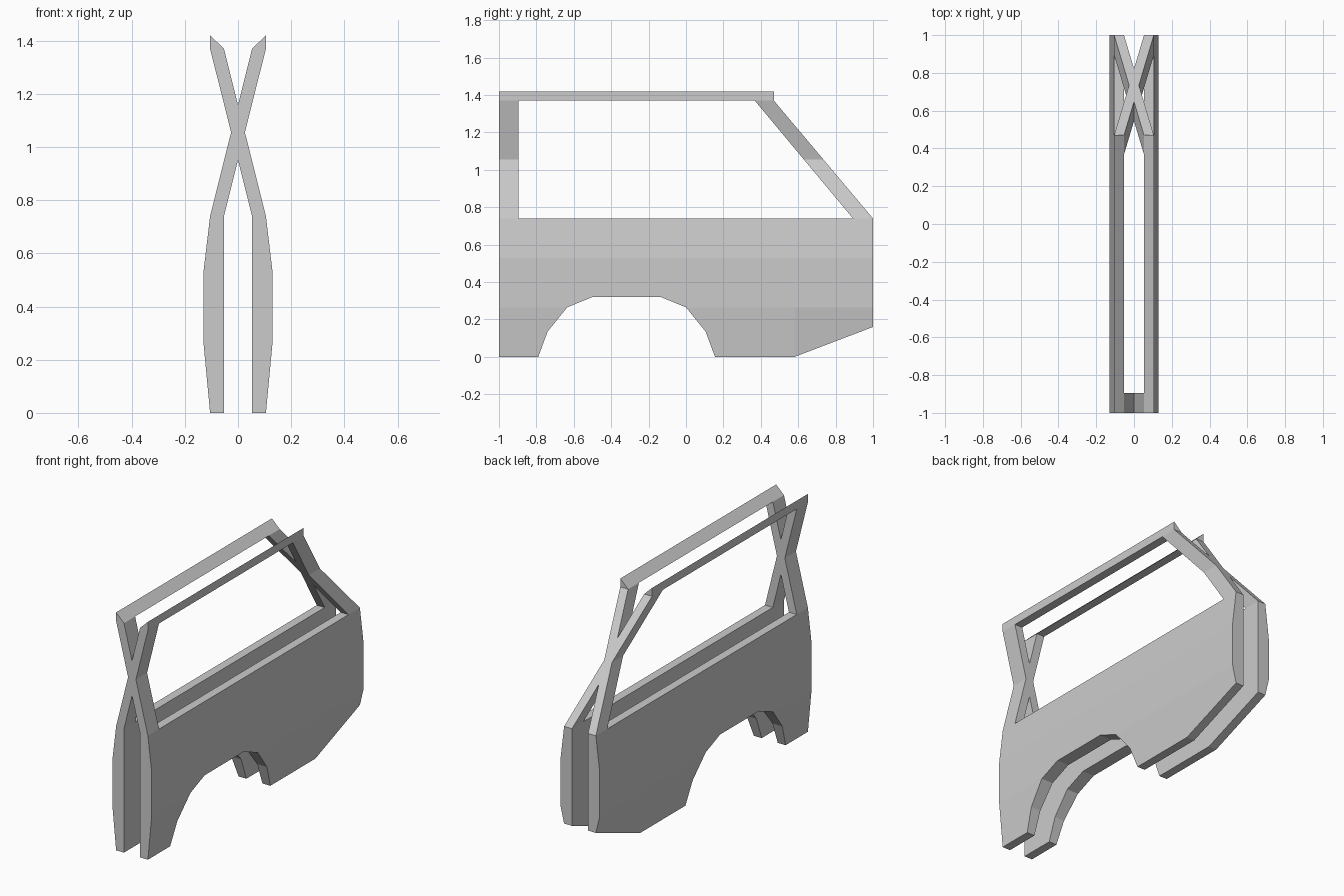
import bpy, bmesh

if "Cube" in bpy.data.objects:
    bpy.data.objects.remove(bpy.data.objects["Cube"])

# Cross-section of one door: (height, outer x, inner x); the window frame leans over the centre
SECTION = [(0, .105, .053), (.265, .13, .053), (.53, .13, .053), (.74, .105, .053),
           (1.37, -.053, -.105), (1.42, -.105, -.105)]

# Side-view patches as (y, z) outlines
PATCHES = [
    # lower skin ahead of the wheel arch
    [(-1, 0), (-.79, 0), (-.74, .135), (-.635, .265), (-1, .265)],
    # lower skin behind the wheel arch
    [(0, .265), (.105, .135), (.155, 0), (.58, 0), (.58, .265)],
    # raised rear corner
    [(.58, 0), (1, .16), (1, .265), (.58, .265)],
    # middle skin with the top of the arch
    [(-1, .265), (-.635, .265), (-.5, .32), (-.135, .32), (0, .265), (.58, .265),
     (1, .265), (1, .53), (-1, .53)],
    # waist
    [(-1, .53), (1, .53), (1, .74), (.893, .74), (-.895, .74), (-1, .74)],
    # upright pillar, sloping pillar, top rail
    [(-1, .74), (-.895, .74), (-.895, 1.37), (-1, 1.37)],
    [(.893, .74), (1, .74), (.47, 1.37), (.368, 1.37)],
    [(-1, 1.37), (-.895, 1.37), (.368, 1.37), (.47, 1.37), (.47, 1.42), (-1, 1.42)],
]


def section_x(y, z, layer):
    if (y, z) == (1, .16):  # raised corner keeps the narrow sill width
        z = 0
    for a, b in zip(SECTION, SECTION[1:]):
        if z <= b[0]:
            t = (z - a[0]) / (b[0] - a[0])
            return a[layer] + t * (b[layer] - a[layer])


def door(name, side):
    bm = bmesh.new()
    points = {p for patch in PATCHES for p in patch}
    skin = {layer: {p: bm.verts.new((side * section_x(*p, layer), *p)) for p in sorted(points)}
            for layer in (1, 2)}
    partner = {v: skin[2][p] for p, v in skin[1].items()}
    # outer and inner skins
    for patch in PATCHES:
        bm.faces.new([skin[1][p] for p in patch])
    rim = [e for e in bm.edges if e.is_boundary]
    for patch in PATCHES:
        bm.faces.new([skin[2][p] for p in reversed(patch)])
    # edges joining the two skins, including the window opening
    for e in rim:
        a, b = e.verts
        bm.faces.new((a, b, partner[b], partner[a]))
    bmesh.ops.remove_doubles(bm, verts=bm.verts, dist=.0005)
    bmesh.ops.recalc_face_normals(bm, faces=bm.faces)
    mesh = bpy.data.meshes.new(name)
    bm.to_mesh(mesh)
    bm.free()
    bpy.context.collection.objects.link(bpy.data.objects.new(name, mesh))


door("right_door", 1)
door("left_door", -1)
